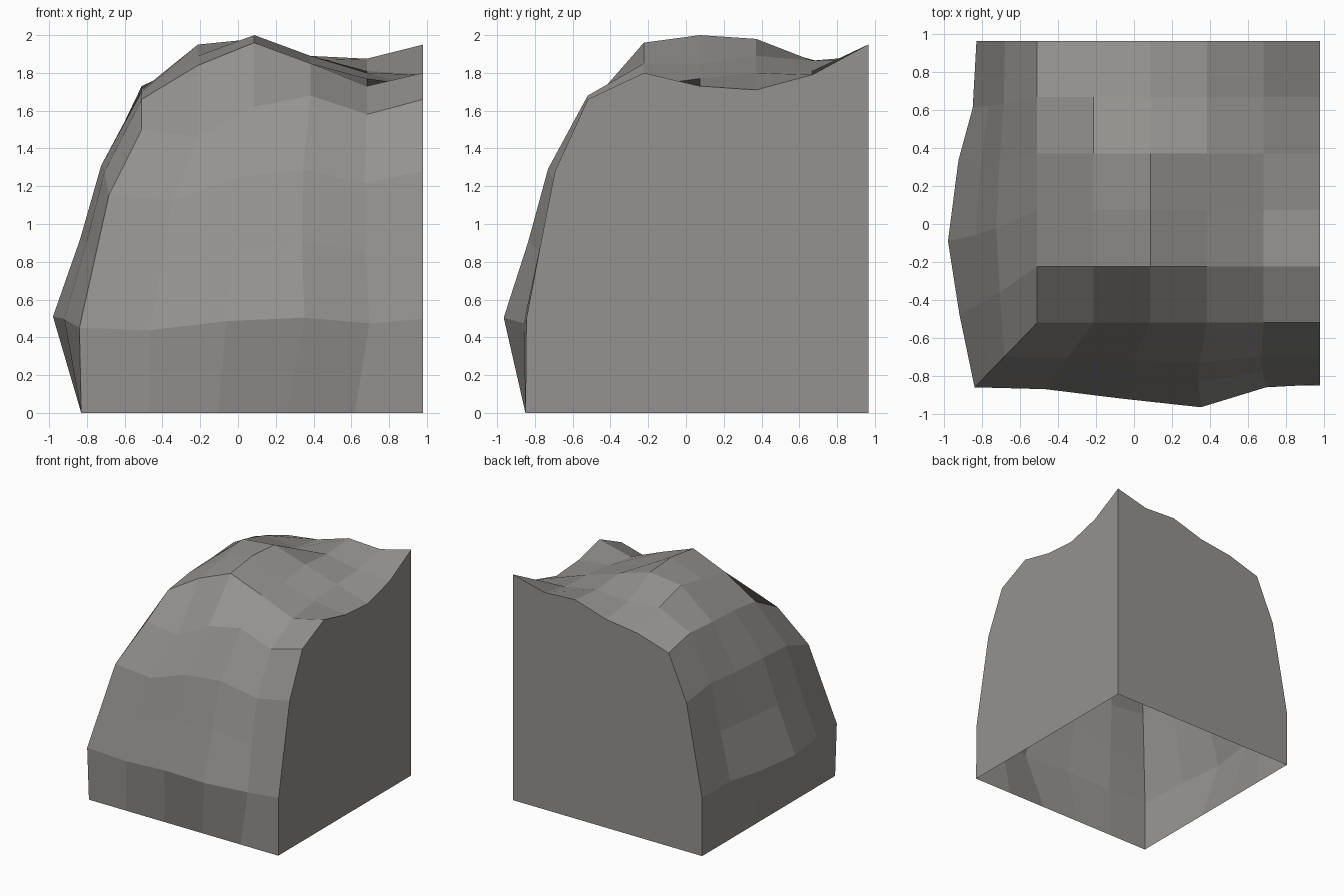
import bpy
import bmesh
from mathutils import Vector

cube = bpy.data.objects.get("Cube")
if cube:
    bpy.data.objects.remove(cube, do_unlink=True)

SEGMENTS = 5
WALL_X, WALL_Y = 0.98, 0.965      # flat cut planes
RIM_X, RIM_Y = -0.51, -0.52       # edges of the crown
BASE_X, BASE_Y = -0.83, -0.85     # edges of the foot


def spread(start, end, index):
    return start + (end - start) * index / SEGMENTS


# Crown heights, one row per step from front to back
crown_heights = [
    (1.50, 1.46, 1.62, 1.68, 1.58, 1.66),
    (1.66, 1.84, 1.96, 1.85, 1.73, 1.80),
    (1.70, 1.89, 2.00, 1.85, 1.77, 1.73),
    (1.71, 1.95, 1.98, 1.89, 1.80, 1.71),
    (1.73, 1.87, 1.84, 1.865, 1.81, 1.79),
    (1.67, 1.76, 1.80, 1.89, 1.875, 1.95),
]

# Side courses: height share, inward share, bulge share
courses = [(0, 0, 0), (0.3, -0.03, 1), (0.54, 0.22, 0.55),
           (0.77, 0.46, 0.3), (1, 1, 0)]

# Bulge and sideways drift of each column, starting at the shared corner
front_shape = [(0, 0), (0.01, 0.01), (0.06, 0.05), (0.105, 0.1),
               (0, 0.08), (-0.015, 0)]
side_shape = [(0, 0), (0.08, 0.02), (0.14, 0.04), (0.085, 0.1),
              (0.01, 0.01), (-0.01, 0)]

bm = bmesh.new()


def add_face(points):
    return bm.faces.new([bm.verts.new(p) for p in points])


def add_grid(rows):
    for low, high in zip(rows, rows[1:]):
        for i in range(len(low) - 1):
            add_face((low[i], low[i + 1], high[i + 1], high[i]))


def column(base, rim, outward, along, shape):
    bulge, drift = shape
    points = []
    for height, inward, push in courses:
        p = base.lerp(rim, inward)
        p.z = rim.z * height
        points.append(p + outward * bulge * push + along * drift * push)
    return points


# Rocky crown
crown = [[Vector((spread(RIM_X, WALL_X, i), spread(RIM_Y, WALL_Y, j), z))
          for i, z in enumerate(row)] for j, row in enumerate(crown_heights)]
add_grid(crown)

# Bulging front and side faces
x_axis, y_axis = Vector((1, 0, 0)), Vector((0, 1, 0))
front, side = [], []
for i in range(SEGMENTS + 1):
    foot = Vector((spread(BASE_X, WALL_X, i), BASE_Y, 0))
    front.append(column(foot, crown[0][i], -y_axis, x_axis, front_shape[i]))
    foot = Vector((BASE_X, spread(BASE_Y, WALL_Y, i), 0))
    side.append(column(foot, crown[i][0], -x_axis, y_axis, side_shape[i]))
add_grid(front)
add_grid(side)

# Flat cut walls
add_face(front[-1] + [row[-1] for row in crown[1:]]
         + [Vector((WALL_X, WALL_Y, 0))])
add_face(side[-1] + crown[-1][1:] + [Vector((WALL_X, WALL_Y, 0))])

# Weld the panels into one open-bottomed shell
bmesh.ops.remove_doubles(bm, verts=bm.verts[:], dist=0.001)
bmesh.ops.recalc_face_normals(bm, faces=bm.faces[:])
bm.faces.ensure_lookup_table()
if bm.faces[0].normal.z < 0:
    bmesh.ops.reverse_faces(bm, faces=bm.faces[:])

mesh = bpy.data.meshes.new("rock_corner")
bm.to_mesh(mesh)
bm.free()
rock = bpy.data.objects.new("rock_corner", mesh)
bpy.context.collection.objects.link(rock)

# Stone colour
stone = bpy.data.materials.new("grey_stone")
stone.use_nodes = True
colour = (0.3, 0.29, 0.28, 1)
stone.diffuse_color = colour
stone.node_tree.nodes["Principled BSDF"].inputs["Base Color"].default_value = colour
mesh.materials.append(stone)
